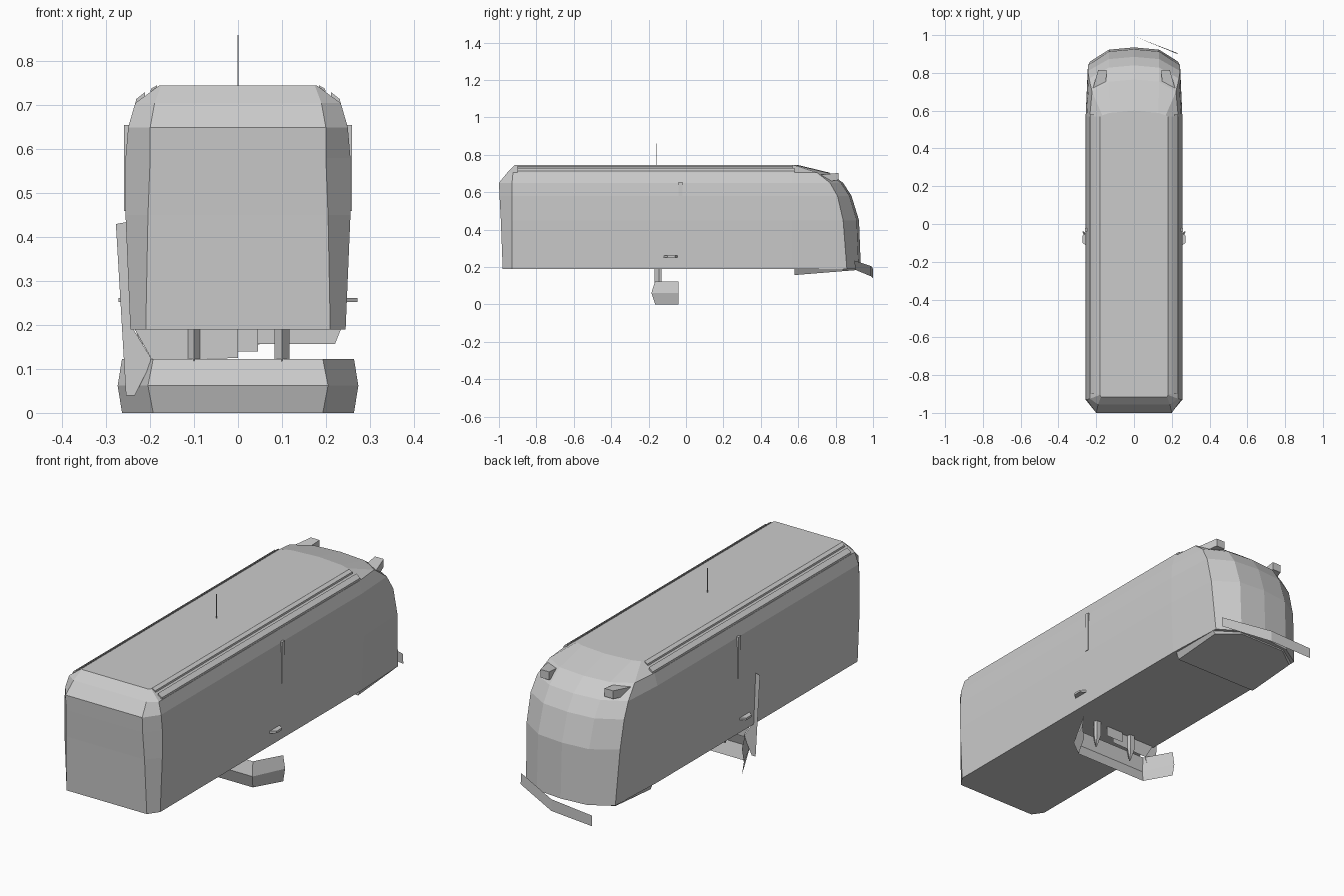
import bpy, bmesh
from mathutils import Vector

if "Cube" in bpy.data.objects:
    bpy.data.objects.remove(bpy.data.objects["Cube"])

grey = bpy.data.materials.new("plain grey")
grey.diffuse_color = (0.6, 0.6, 0.6, 1)
grey.use_nodes = True
grey.node_tree.nodes["Principled BSDF"].inputs["Base Color"].default_value = grey.diffuse_color


def make(name, verts, faces):
    mesh = bpy.data.meshes.new(name)
    bm = bmesh.new()
    vs = [bm.verts.new(v) for v in verts]
    for f in faces:
        bm.faces.new([vs[i] for i in f])
    bmesh.ops.recalc_face_normals(bm, faces=bm.faces[:])
    bm.to_mesh(mesh)
    bm.free()
    mesh.materials.append(grey)
    ob = bpy.data.objects.new(name, mesh)
    bpy.context.collection.objects.link(ob)
    return ob


def loft(name, rings, closed=True, caps=True):
    """Skin a list of rings that all have the same point count."""
    n = len(rings[0])
    verts = [p for r in rings for p in r]
    faces = []
    for k in range(len(rings) - 1):
        for i in range(n if closed else n - 1):
            j = (i + 1) % n
            faces.append((k*n + i, k*n + j, (k+1)*n + j, (k+1)*n + i))
    if caps:
        faces += [tuple(range(n)), tuple((len(rings)-1)*n + i for i in range(n))]
    return make(name, verts, faces)


def box(name, lo, hi):
    rings = [[(lo[0], lo[1], z), (hi[0], lo[1], z), (hi[0], hi[1], z), (lo[0], hi[1], z)]
             for z in (lo[2], hi[2])]
    return loft(name, rings)


def mirror_x(ring):
    return [(-x, y, z) for x, y, z in ring]


# Bus body: stacked plan outlines
# (height, half width, rear flat half width, rear y, rear corner y, shoulder y, nose y)
levels = [
    (0.19, 0.245, 0.21, -0.98, -0.93, 0.86, 0.935),
    (0.45, 0.256, 0.205, -0.99, -0.93, 0.84, 0.925),
    (0.58, 0.256, 0.20, -0.997, -0.93, 0.81, 0.885),
    (0.65, 0.25, 0.20, -1.0, -0.93, 0.77, 0.84),
    (0.705, 0.234, 0.19, -0.955, -0.925, 0.70, 0.765),
    (0.745, 0.18, 0.175, -0.915, -0.905, 0.575, 0.60),
]
rings = []
for z, w, rw, y0, yc, ys, yf in levels:
    half = [(rw, y0, z), (w, yc, z), (w, 0.57, z), (w - 0.012, ys, z),
            (0.13 + 0.04 * (w - 0.18), yf - 0.012, z)]
    rings.append(half + [(0, yf, z)] + mirror_x(half)[::-1])
loft("bus_body", rings)

# Belly pan under the cab, deeper at its rear edge
plan = [(0.235, 0.58), (0.235, 0.84), (0.13, 0.91)]
plan += [(-x, y) for x, y in plan[::-1]]
loft("cab_belly_pan", [[(x, y, 0.192) for x, y in plan],
                       [(x * 0.94, y, 0.157 + 0.08 * (y - 0.58)) for x, y in plan]])

# Roof gutters, side pillars, side handles, lamp pods
for s, side in ((1, "right"), (-1, "left")):
    gutter = [[(s*x, y, z) for x, z in ((0.212, 0.716), (0.234, 0.7), (0.232, 0.714), (0.212, 0.73))]
              for y in (-0.9, 0.58)]
    loft(side + "_roof_gutter", gutter)
    ridge = [[(s*x, y, z) for x, z in ((0.184, 0.738), (0.2, 0.728), (0.198, 0.738), (0.184, 0.746))]
             for y in (-0.9, 0.57)]
    loft(side + "_roof_ridge", ridge)
    xs = sorted((s * 0.245, s * 0.259))
    box(side + "_side_pillar", (xs[0], -0.04, 0.46), (xs[1], -0.02, 0.655))
    loft(side + "_side_handle",
         [[(s*0.24, -0.125, z), (s*0.272, -0.1, z), (s*0.272, -0.06, z), (s*0.24, -0.04, z)]
          for z in (0.252, 0.262)])
    pod = [(y, x0, x1, z0, z1) for y, x0, x1, z0, z1 in (
        (0.65, 0.175, 0.20, 0.65, 0.69), (0.71, 0.15, 0.22, 0.652, 0.692),
        (0.815, 0.145, 0.19, 0.665, 0.703))]
    loft(side + "_lamp_pod",
         [[(s*a, y, z0), (s*b, y, z0), (s*b, y, z1), (s*a, y, z1)] for y, a, b, z0, z1 in pod])

# Roof antenna
box("roof_antenna", (-0.001, -0.161, 0.74), (0.001, -0.159, 0.86))

# Folded bumper sheet with swept-back ends, hanging under the body
bars = []
for z, grow in ((0, 0), (0.062, 1), (0.123, 0)):
    xe, xc, yc = 0.264 + 0.01*grow, 0.193 + 0.012*grow, -0.165 - 0.02*grow
    bars.append([(-xe, -0.04, z), (-xc, yc, z), (xc, yc, z), (xe, -0.04, z)])
loft("hanging_bumper", bars, closed=False, caps=False)

# Tapered hanger brackets
for s in (-1, 1):
    top = [(-0.017, -0.145), (0, -0.168), (0.017, -0.145), (0.012, -0.13), (-0.012, -0.13)]
    loft("bumper_hanger",
         [[(s*0.1 + x, y, 0.195) for x, y in top], [(s*0.1 + x, y, 0.12) for x, y in top],
          [(s*0.1 + x*0.1, -0.15 + (y + 0.15)*0.2, 0.065) for x, y in top]])

# Thin upright fin on the left and the panel joining it
make("left_fin", [(-0.278, -0.155, 0.43), (-0.25, -0.155, 0.435), (-0.238, -0.155, 0.19),
                  (-0.195, -0.155, 0.12), (-0.235, -0.155, 0.04), (-0.255, -0.155, 0.04)],
     [(0, 1, 2, 3, 4, 5)])
make("fin_panel", [(-0.238, -0.15, 0.195), (0.0, -0.15, 0.195), (0.0, -0.15, 0.125),
                   (-0.195, -0.15, 0.12)], [(0, 1, 2, 3)])
make("centre_plate", [(-0.05, -0.14, 0.19), (0.045, -0.14, 0.19), (0.045, -0.14, 0.14),
                      (-0.05, -0.14, 0.14)], [(0, 1, 2, 3)])

# Loose bent trim strip across the nose
loft("nose_trim_strip",
     [[(0.23, 0.905, 0.185), (0.01, 0.99, 0.15), (-0.21, 1.0, 0.14)],
      [(0.23, 0.90, 0.235), (0.01, 0.99, 0.205), (-0.21, 1.0, 0.19)]],
     closed=False, caps=False)
